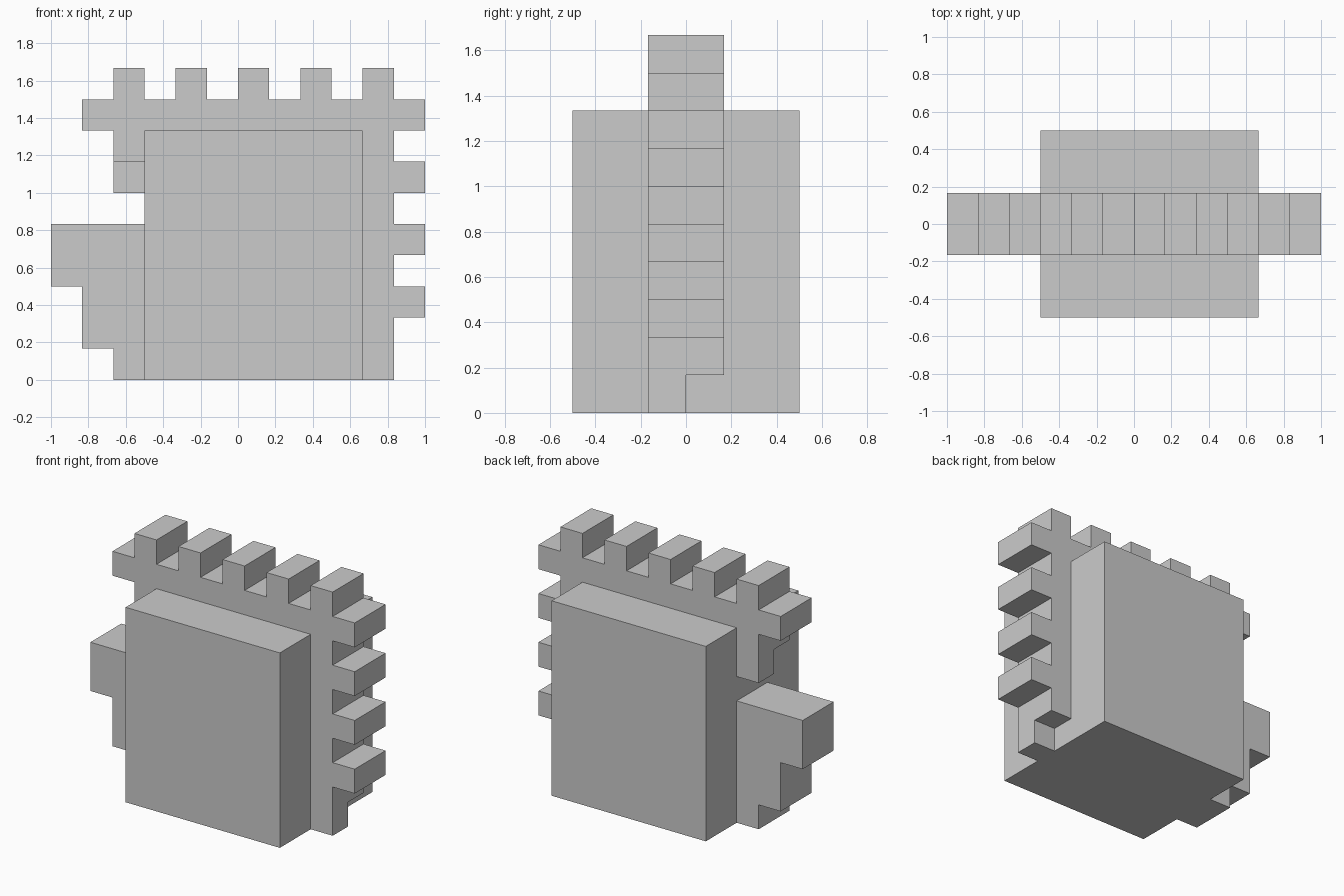
import bpy, bmesh

if "Cube" in bpy.data.objects:
    bpy.data.objects.remove(bpy.data.objects["Cube"])

U = 1 / 6  # everything sits on a one-sixth grid


def extrude_profile(name, points, y0, y1):
    """Extrude an x-z outline (in grid units) from y0 to y1."""
    bm = bmesh.new()
    face = bm.faces.new([bm.verts.new((x * U, y0 * U, z * U)) for x, z in points])
    result = bmesh.ops.extrude_face_region(bm, geom=[face])
    moved = [g for g in result["geom"] if isinstance(g, bmesh.types.BMVert)]
    bmesh.ops.translate(bm, verts=moved, vec=(0, (y1 - y0) * U, 0))
    bmesh.ops.recalc_face_normals(bm, faces=bm.faces)
    mesh = bpy.data.meshes.new(name)
    bm.to_mesh(mesh)
    bm.free()
    obj = bpy.data.objects.new(name, mesh)
    bpy.context.collection.objects.link(obj)
    return obj


def block(name, x0, x1, y0, y1, z0, z1):
    return extrude_profile(name, [(x0, z0), (x1, z0), (x1, z1), (x0, z1)], y0, y1)


# Main body
block("body", -3, 4, -3, 3, 0, 8)

# Toothed rim over the top and down the right side
rim = [(4, 1), (4, 8), (-3, 8), (-3, 7), (-4, 7), (-4, 8), (-5, 8), (-5, 9)]
for x in range(-4, 5, 2):
    rim += [(x, 9), (x, 10), (x + 1, 10), (x + 1, 9)]
rim += [(6, 9), (6, 8), (5, 8)]
for z in (6, 4, 2):
    rim += [(5, z + 1), (6, z + 1), (6, z), (5, z)]
rim.append((5, 1))
extrude_profile("toothed_rim", rim, -1, 1)

# Half-depth ends of the rim
block("rim_right_end", 4, 5, -1, 0, 0, 1)
block("rim_left_end", -4, -3, 0, 1, 6, 7)

# Stepped bracket on the left side
extrude_profile("left_bracket", [(-3, 0), (-3, 5), (-6, 5), (-6, 3), (-5, 3),
                                 (-5, 1), (-4, 1), (-4, 0)], -1, 1)
